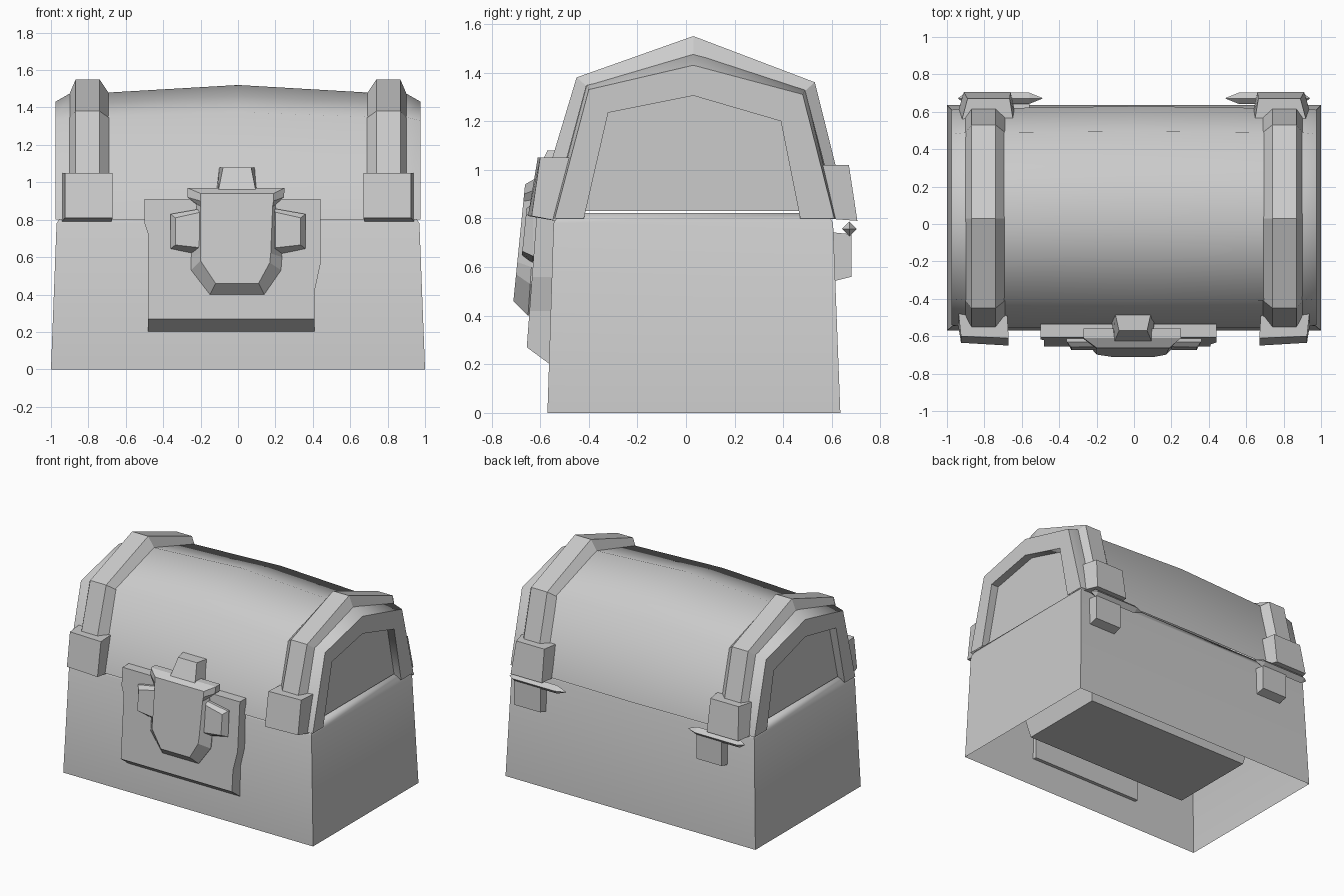
import bpy, bmesh, math

cube = bpy.data.objects.get("Cube")
if cube:
    bpy.data.objects.remove(cube, do_unlink=True)

grey = bpy.data.materials.new("plain_grey")
grey.use_nodes = True
COLOUR = (0.6, 0.6, 0.6, 1)
grey.diffuse_color = COLOUR
for node in grey.node_tree.nodes:
    if node.type == 'BSDF_PRINCIPLED':
        node.inputs["Base Color"].default_value = COLOUR


def loft(name, sections, closed=True, caps=(True, True), smooth=None):
    """Skin a list of matching point rings; cap the first and last if asked."""
    bm = bmesh.new()
    rings = [[bm.verts.new(p) for p in s] for s in sections]
    n = len(rings[0])
    for a, b in zip(rings, rings[1:]):
        for i in range(n if closed else n - 1):
            j = (i + 1) % n
            bm.faces.new((a[i], a[j], b[j], b[i]))
    for ring, cap in zip((rings[0], rings[-1]), caps):
        if cap:
            bm.faces.new(ring)
    bmesh.ops.recalc_face_normals(bm, faces=bm.faces[:])
    mesh = bpy.data.meshes.new(name)
    bm.to_mesh(mesh)
    bm.free()
    mesh.materials.append(grey)
    obj = bpy.data.objects.new(name, mesh)
    bpy.context.collection.objects.link(obj)
    if smooth:
        bpy.ops.object.select_all(action='DESELECT')
        obj.select_set(True)
        bpy.context.view_layer.objects.active = obj
        bpy.ops.object.shade_smooth_by_angle(angle=math.radians(smooth))
    return obj


def rect(x, y0, y1, z):
    return [(-x, y0, z), (x, y0, z), (x, y1, z), (-x, y1, z)]


def at_x(x, profile):
    return [(x, y, z) for y, z in profile]


# Chest body: tapered walls, bevelled rim and a tapered inner bucket;
# the outer shell is open underneath
loft("chest_body", [rect(1, -.57, .635, 0),
                    rect(.97, -.545, .605, .78),
                    rect(.945, -.52, .585, .822),
                    rect(.80, -.41, .47, .822),
                    rect(.66, -.29, .35, .155)], caps=(False, True), smooth=65)

# Lid: barrel that swells in the middle, with recessed end panels
panel = [(-.42, .83), (-.32, 1.235), (.03, 1.305), (.39, 1.20), (.47, .83)]
inner = [(-.42, .80), (-.32, 1.235), (.03, 1.305), (.39, 1.20), (.47, .80)]
rim = [(-.54, .80), (-.40, 1.33), (.03, 1.43), (.48, 1.31), (.61, .80)]
barrel = [(-.555, .80), (-.408, 1.35), (.03, 1.48), (.49, 1.33), (.62, .80)]
middle = [(-.56, .80), (-.41, 1.375), (.03, 1.52), (.495, 1.355), (.63, .80)]
half = [(.92, panel), (.977, inner), (.977, rim), (.89, barrel), (.69, barrel)]
sections = [at_x(-x, p) for x, p in half] + [at_x(0, middle)]
sections += [at_x(x, p) for x, p in reversed(half)]
loft("lid", sections, closed=False, smooth=65)

# Straps, corner blocks and hinges at both ends
strap_low = [(-.53, .90), (-.41, 1.345), (.03, 1.475), (.49, 1.325), (.60, .90)]
strap_top = [(-.595, .90), (-.45, 1.38), (.03, 1.55), (.53, 1.36), (.645, .90)]
for side, s, x0, x1 in (("left", 1, .69, .90), ("right", -1, -.76, -.56)):
    loft("strap_" + side, [at_x(s * x, p) for x, p in
                           ((.69, strap_low), (.74, strap_top),
                            (.868, strap_top), (.90, strap_low))],
         closed=False, caps=(False, False))

    loft("front_corner_" + side, [
        [(s * .68, -.48, .78), (s * .67, -.65, .81),
         (s * .925, -.635, .81), (s * .95, -.48, .78)],
        [(s * .68, -.46, 1.05), (s * .67, -.61, 1.05),
         (s * .925, -.60, 1.05), (s * .94, -.46, 1.05)]])

    loft("back_corner_" + side, [
        [(s * .63, .57, .80), (s * .66, .705, .79),
         (s * .91, .705, .79), (s * .95, .57, .80)],
        [(s * .64, .52, 1.02), (s * .665, .67, 1.02),
         (s * .89, .67, 1.02), (s * .93, .52, 1.02)]])

    # Hinge pin: diamond section with pointed ends
    loft("hinge_pin_" + side, [
        [(s * x, .672 + r * math.cos(k * math.pi / 2), .757 + r * math.sin(k * math.pi / 2))
         for k in range(4)]
        for x, r in ((.49, .002), (.56, .03), (.90, .03), (.94, .002))])

    loft("hinge_tab_" + side, [
        [(x0, .60, .54), (x1, .60, .54), (x1, .68, .56), (x0, .68, .56)],
        [(x0, .58, .745), (x1, .58, .745), (x1, .68, .735), (x0, .68, .735)]])

# Lock back plate, leaning back towards the top
plate = [(-.48, .20), (.41, .20), (.41, .42), (.44, .56), (.44, .91),
         (-.50, .91), (-.50, .78), (-.48, .72)]
loft("lock_plate", [
    [(x, -.535, z) for x, z in plate],
    [(x, -.56, z) for x, z in plate],
    [(x, -.655 + .075 * (max(z, .27) - .27), max(z, .27)) for x, z in plate]])

# Lock shield: flared outline rising to a smaller raised face
outer = [(-.15, .40), (.14, .40), (.23, .53), (.235, .60), (.20, .88),
         (.245, .92), (.25, .97), (-.27, .97), (-.27, .92), (-.22, .88),
         (-.25, .60), (-.25, .53)]
face = [(-.12, .46), (.11, .46), (.17, .57), (.175, .62), (.185, .87),
        (.19, .90), (.19, .94), (-.20, .94), (-.20, .90), (-.20, .87),
        (-.20, .62), (-.20, .58)]
loft("lock_shield", [
    [(x, -.56, z) for x, z in outer],
    [(x, -.65 + .07 * (z - .40), z) for x, z in outer],
    [(x, -.71 + .10 * (z - .46), z) for x, z in face]])

# Side lugs of the lock
for side, s in (("left", 1), ("right", -1)):
    back = [(.19, .61), (.36, .645), (.36, .83), (.19, .86)]
    front = [(.20, .65), (.335, .665), (.335, .81), (.20, .84)]
    loft("lock_lug_" + side, [[(s * x, -.60, z) for x, z in back],
                              [(s * x, -.63, z) for x, z in back],
                              [(s * x, -.675 + .1 * (z - .65), z) for x, z in front]])

# Knob on top of the lock
loft("lock_knob", [
    [(-.12, -.48, .93), (.11, -.48, .93), (.10, -.64, .93), (-.11, -.64, .93)],
    [(-.10, -.48, 1.08), (.09, -.48, 1.08), (.07, -.57, 1.08), (-.08, -.57, 1.08)]])
